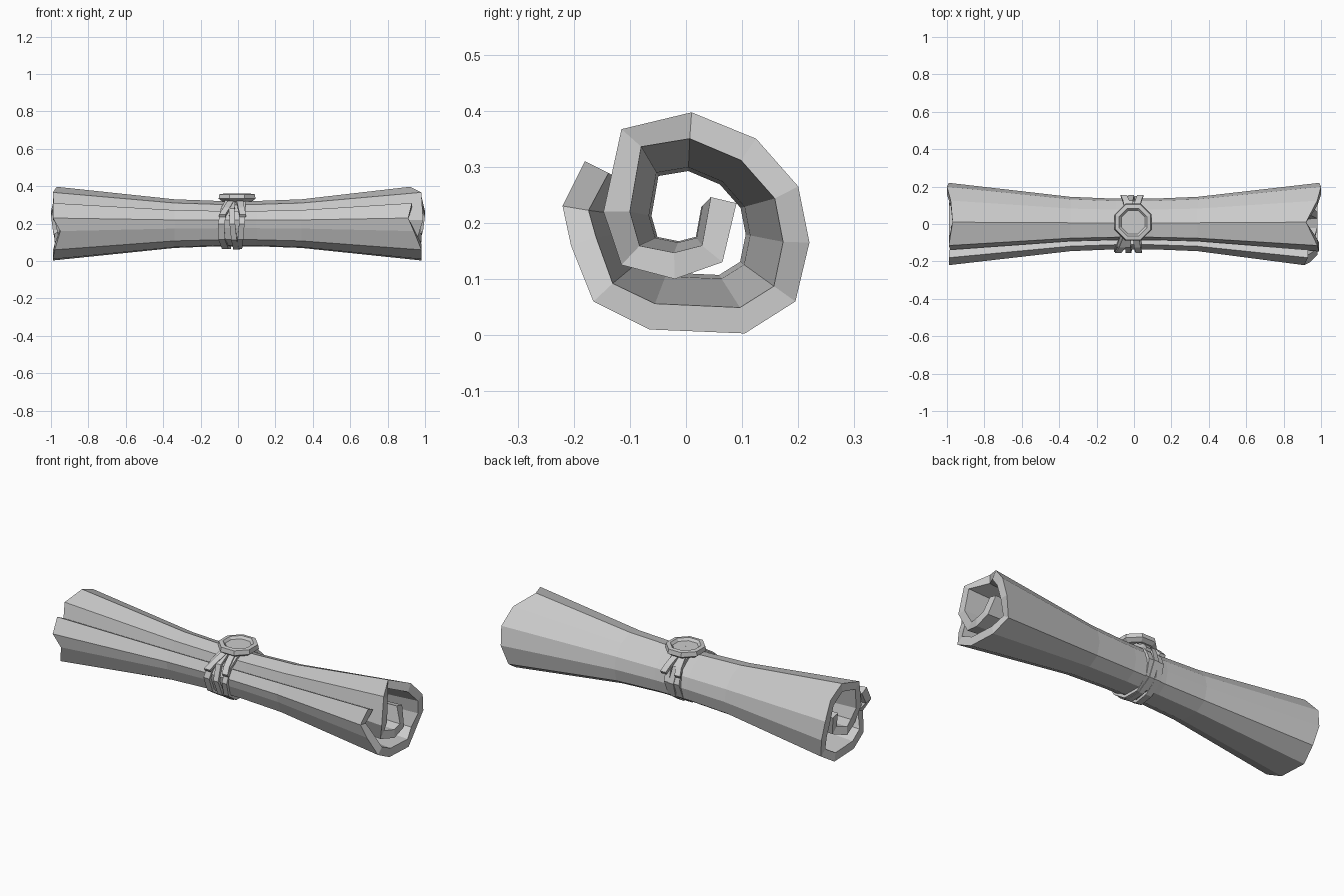
import bpy
import bmesh
from math import sin, cos, tau
from mathutils import Vector

cube = bpy.data.objects.get("Cube")
if cube:
    bpy.data.objects.remove(cube, do_unlink=True)

grey = bpy.data.materials.new("plain grey")
grey.use_nodes = True
tone = (0.6, 0.6, 0.6, 1)
grey.diffuse_color = tone
grey.node_tree.nodes["Principled BSDF"].inputs["Base Color"].default_value = tone


def loft(name, sections, closed=False):
    """Skin a row of equal point loops, capping the ends or joining them."""
    bm = bmesh.new()
    rows = [[bm.verts.new(p) for p in section] for section in sections]
    count = len(rows[0])
    pairs = list(zip(rows, rows[1:]))
    if closed:
        pairs.append((rows[-1], rows[0]))
    for a, b in pairs:
        for i in range(count):
            j = (i + 1) % count
            bm.faces.new((a[i], a[j], b[j], b[i]))
    if not closed:
        # The caps are strips between the two skins of each loop
        for row in (rows[0], rows[-1]):
            for i in range(count // 2 - 1):
                bm.faces.new((row[i], row[i + 1], row[-2 - i], row[-1 - i]))
    bmesh.ops.recalc_face_normals(bm, faces=bm.faces)
    mesh = bpy.data.meshes.new(name)
    bm.to_mesh(mesh)
    bm.free()
    mesh.materials.append(grey)
    obj = bpy.data.objects.new(name, mesh)
    bpy.context.collection.objects.link(obj)
    return obj


# Rolled sheet: spiral outer skin (y, z), from the loose flap to the inner tail
spiral = [Vector(p) for p in (
    (-.18, .31), (-.22, .23), (-.205, .16), (-.165, .06), (-.065, .01),
    (.105, .003), (.195, .06), (.22, .165), (.2, .265), (.125, .35),
    (.01, .397), (-.115, .367), (-.147, .22), (-.115, .125), (-.02, .1),
    (.065, .13), (.09, .235))]
thickness = 0.047
inner = []
for i, p in enumerate(spiral):
    along = (spiral[min(i + 1, len(spiral) - 1)] - spiral[max(i - 1, 0)]).normalized()
    inner.append(p + Vector((-along.y, along.x)) * thickness)
outline = spiral + inner[::-1]

# Torn ends: how far each spiral point falls short of the full length
torn_left = (.01, .01, .05, .02, .01, .01, .03, .01, 0, .02, .03, .01, .02, .04, .02, .05, .03)
torn_right = (.07, .09, .06, .02, .02, .02, .04, .01, 0, .02, .08, .02, .01, .04, .02, .02, .05)
centre = Vector((0, .2))


def section(x, scale, torn=None):
    points = []
    for i, p in enumerate(outline):
        q = centre + (p - centre) * scale
        cut = torn[min(i, len(outline) - 1 - i)] if torn else 0
        points.append((x - cut if x > 0 else x + cut, q.x, q.y))
    return points


loft("rolled_sheet", [
    section(-1, 1, torn_left), section(-.34, .66), section(-.1, .615),
    section(.1, .615), section(.34, .66), section(1, 1, torn_right)])


# Bands tied around the waist; each bows sideways across the front
def band(name, x, bow, lean, radius, width):
    rings = []
    for k in range(10):
        a = tau * k / 10
        mid = x - bow * max(0, -cos(a)) + lean * sin(a)
        rings.append([(mid + side * width / 2, (radius + lift) * cos(a),
                       .197 + (radius - .012 + lift) * sin(a))
                      for side, lift in ((-1, 0), (1, 0), (1, .016), (-1, .016))])
    loft(name, rings, closed=True)


band("band_left", -.045, .045, .01, .135, .035)
band("band_middle", -.015, .015, -.01, .139, .03)
band("band_right", .015, -.005, .01, .135, .03)


# Short loose ribbon ends beneath the seal
def ribbon_end(name, x, side, slant):
    rows = []
    for step, (y, z) in enumerate(((.07, .322), (.125, .285), (.155, .25))):
        cx = x + slant * step
        rows.append([(cx - .017, side * y, z), (cx + .017, side * y, z),
                     (cx + .017, side * (y - .008), z - .014),
                     (cx - .017, side * (y - .008), z - .014)])
    loft(name, rows)


ribbon_end("ribbon_front_left", -.04, -1, -.022)
ribbon_end("ribbon_front_right", .01, -1, .008)
ribbon_end("ribbon_back_left", -.03, 1, -.012)
ribbon_end("ribbon_back_right", .01, 1, .012)

# Octagonal seal with a raised rim and sunken face
profile = ((.001, .318), (.085, .318), (.107, .333), (.102, .357),
           (.08, .36), (.068, .347), (.001, .347))
loft("seal", [[(-.005 + r * cos(tau * (k + .5) / 8), .01 + r * sin(tau * (k + .5) / 8), z)
               for r, z in profile] for k in range(8)], closed=True)
